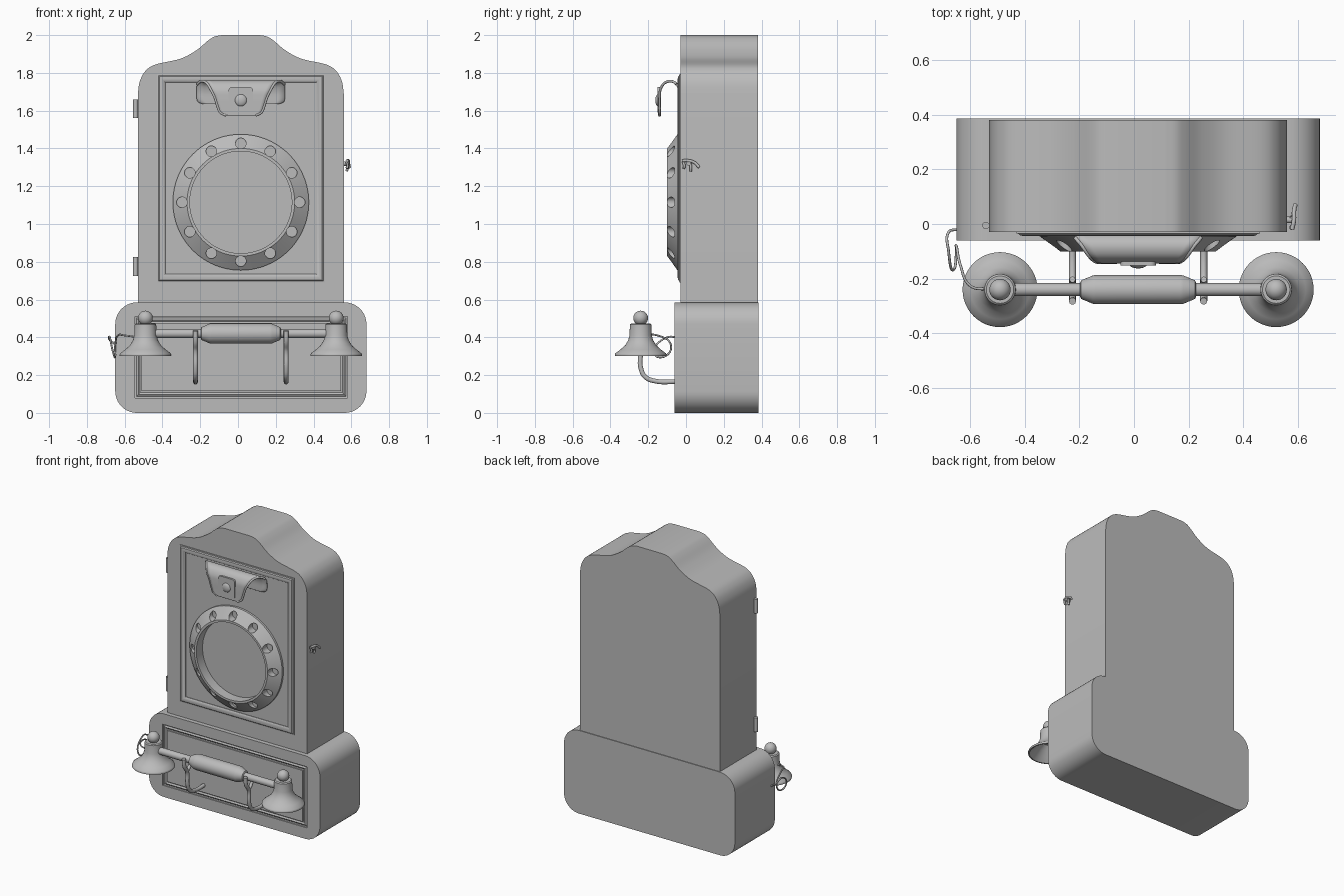
import bpy, bmesh, math
from mathutils import Vector

cube = bpy.data.objects.get("Cube")
if cube:
    bpy.data.objects.remove(cube, do_unlink=True)

grey = bpy.data.materials.new("plain grey")
grey.use_nodes = True
grey.diffuse_color = (0.5, 0.5, 0.5, 1)
for node in grey.node_tree.nodes:
    if node.type == 'BSDF_PRINCIPLED':
        node.inputs["Base Color"].default_value = grey.diffuse_color

MID = 0.015  # centre line of the cabinet


def activate(ob):
    bpy.ops.object.select_all(action='DESELECT')
    ob.select_set(True)
    bpy.context.view_layer.objects.active = ob


def smooth(ob):
    activate(ob)
    bpy.ops.object.shade_smooth_by_angle(angle=math.radians(32))


def finish(name, bm):
    bmesh.ops.recalc_face_normals(bm, faces=bm.faces[:])
    mesh = bpy.data.meshes.new(name)
    bm.to_mesh(mesh)
    bm.free()
    ob = bpy.data.objects.new(name, mesh)
    bpy.context.collection.objects.link(ob)
    mesh.materials.append(grey)
    smooth(ob)
    return ob


def loft(name, loops, caps=False, ring=False):
    """Bridge closed loops of points, optionally capped or joined end to start."""
    bm = bmesh.new()
    rows = [[bm.verts.new(p) for p in loop] for loop in loops]
    for a, b in zip(rows, rows[1:] + rows[:1] if ring else rows[1:]):
        for i in range(len(a)):
            j = (i + 1) % len(a)
            bm.faces.new((a[i], a[j], b[j], b[i]))
    if caps:
        bm.faces.new(rows[0])
        bm.faces.new(rows[-1])
    return finish(name, bm)


def prism(name, outline, y0, y1):
    return loft(name, [[(x, y, z) for x, z in outline] for y in (y0, y1)], caps=True)


def lathe(name, profile, centre, axis, ring=False, steps=48):
    """Revolve (radius, height) pairs about an axis through the centre."""
    def place(r, h, t):
        c, s = r * math.cos(t), r * math.sin(t)
        return Vector(centre) + Vector({'X': (h, c, s), 'Y': (c, h, s), 'Z': (c, s, h)}[axis])
    loops = [[place(r, h, math.tau * k / steps) for k in range(steps)] for r, h in profile]
    return loft(name, loops, caps=not ring, ring=ring)


def ball(name, centre, r, squash=1):
    bm = bmesh.new()
    bmesh.ops.create_uvsphere(bm, u_segments=28, v_segments=16, radius=r)
    for v in bm.verts:
        v.co.y *= squash
        v.co += Vector(centre)
    return finish(name, bm)


def tube(name, points, r):
    """Round wire through the points."""
    curve = bpy.data.curves.new(name, 'CURVE')
    curve.dimensions = '3D'
    curve.bevel_depth = r
    curve.bevel_resolution = 3
    curve.resolution_u = 8
    curve.use_fill_caps = True
    spline = curve.splines.new('BEZIER')
    spline.bezier_points.add(len(points) - 1)
    for bp, p in zip(spline.bezier_points, points):
        bp.co = p
        bp.handle_left_type = bp.handle_right_type = 'AUTO'
    ob = bpy.data.objects.new(name, curve)
    bpy.context.collection.objects.link(ob)
    curve.materials.append(grey)
    return ob


def rounded_rect(x0, x1, z0, z1, r, steps=10):
    corners = ((x1 - r, z1 - r), (x0 + r, z1 - r), (x0 + r, z0 + r), (x1 - r, z0 + r))
    return [(cx + r * math.cos(t), cz + r * math.sin(t))
            for q, (cx, cz) in enumerate(corners)
            for t in [(q + k / steps) * math.pi / 2 for k in range(steps + 1)]]


def rect_frame(name, x0, x1, z0, z1, profile):
    """Sweep an (inset, y) section round a rectangle with mitred corners."""
    loops = [[(x0 + i, y, z0 + i), (x1 - i, y, z0 + i), (x1 - i, y, z1 - i), (x0 + i, y, z1 - i)]
             for i, y in profile]
    return loft(name, loops, ring=True)


def cut(target, cutter):
    mod = target.modifiers.new("cut", 'BOOLEAN')
    mod.operation = 'DIFFERENCE'
    mod.solver = 'EXACT'
    mod.object = cutter
    activate(target)
    bpy.ops.object.modifier_apply(modifier=mod.name)
    bpy.data.objects.remove(cutter, do_unlink=True)
    smooth(target)


def spline_through(pts, steps=6):
    out = []
    for i in range(len(pts) - 1):
        a, b, c, d = (Vector(pts[min(max(k, 0), len(pts) - 1)]) for k in range(i - 1, i + 3))
        for k in range(steps):
            t = k / steps
            out.append(0.5 * (2 * b + (c - a) * t + (2 * a - 5 * b + 4 * c - d) * t * t
                              + (3 * b - a - 3 * c + d) * t ** 3))
    return out + [Vector(pts[-1])]


# Cabinet with the swept crest, drawn as half an outline and mirrored
crest = spline_through([(0.545, 1.69), (0.535, 1.755), (0.505, 1.81), (0.45, 1.845), (0.32, 1.875),
                        (0.235, 1.92), (0.175, 1.97), (0.14, 1.992), (0.1, 2.0)])
half = [Vector((0.545, 0.5))] + crest
prism("cabinet", [(MID + p.x, p.y) for p in half] + [(MID - p.x, p.y) for p in reversed(half)],
      -0.03, 0.38)

# Base box with a moulded groove in its front
base = prism("base_box", rounded_rect(-0.65, 0.68, 0, 0.585, 0.115), -0.06, 0.385)
cut(base, rect_frame("groove_cutter", -0.545, 0.58, 0.08, 0.51,
                     [(0, -0.08), (0, -0.052), (0.008, -0.05), (0.0175, -0.057),
                      (0.027, -0.05), (0.035, -0.052), (0.035, -0.08)]))

# Door moulding
rect_frame("door_moulding", -0.43, 0.46, 0.69, 1.795,
           [(0, -0.025), (0, -0.035), (0.008, -0.036), (0.014, -0.042), (0.026, -0.044),
            (0.036, -0.041), (0.045, -0.034), (0.045, -0.025)])

# Dial ring with twelve finger holes
dial_z = 1.115
dial = lathe("dial_ring", [(0.27, -0.028), (0.27, -0.1), (0.285, -0.1), (0.36, -0.045), (0.36, -0.028)],
             (MID, 0, dial_z), 'Y', ring=True, steps=96)
for k in range(12):
    t = math.tau * k / 12
    cut(dial, lathe("hole_cutter", [(0.028, -0.15), (0.028, -0.045)],
                    (MID + 0.312 * math.cos(t), 0, dial_z + 0.312 * math.sin(t)), 'Y', steps=24))

# Bent plate above the dial: rows of y, z and half width
rows = spline_through([(-0.035, 1.635, 0.2), (-0.035, 1.65, 0.23), (-0.036, 1.7, 0.235),
                       (-0.05, 1.74, 0.23), (-0.08, 1.756, 0.205), (-0.115, 1.745, 0.18),
                       (-0.136, 1.71, 0.158), (-0.14, 1.67, 0.138), (-0.14, 1.62, 0.122),
                       (-0.14, 1.59, 0.108), (-0.14, 1.575, 0.078)], 4)
bm = bmesh.new()
grid = [[bm.verts.new((MID + w * (k / 6 - 1), y, z)) for k in range(13)] for y, z, w in rows]
for a, b in zip(grid, grid[1:]):
    for k in range(12):
        bm.faces.new((a[k], a[k + 1], b[k + 1], b[k]))
plate = finish("bent_plate", bm)
solid = plate.modifiers.new("thickness", 'SOLIDIFY')
solid.thickness = 0.01
solid.offset = 0
# Raised rim along both slanting edges of the plate
for side, sign in (("left", 1), ("right", -1)):
    tube(side + "_plate_rim", [(MID + sign * w, y, z) for y, z, w in rows[12::2]], 0.007)
prism("plate_boss", rounded_rect(MID - 0.065, MID + 0.065, 1.59, 1.725, 0.02), -0.151, -0.138)
ball("plate_button", (MID, -0.148, 1.655), 0.032, 0.45)

# Handset: bar, swollen grip and two bells
bar_y, bar_z = -0.24, 0.42
lathe("handset_bar", [(0.024, -0.5), (0.024, 0.5)], (MID, bar_y, bar_z), 'X', steps=24)
lathe("handset_grip", [(0.026, -0.212), (0.034, -0.208), (0.052, -0.165), (0.053, -0.155), (0.053, 0.155),
                       (0.052, 0.165), (0.034, 0.208), (0.026, 0.212)], (MID, bar_y, bar_z), 'X')
bell = [(0.05, 0.474), (0.057, 0.468), (0.059, 0.41), (0.066, 0.385), (0.082, 0.358), (0.108, 0.335),
        (0.134, 0.315), (0.137, 0.308), (0.136, 0.3), (0.128, 0.3), (0.1, 0.325), (0.07, 0.358), (0.04, 0.385)]
for side, sign in (("left", 1), ("right", -1)):
    x = MID + sign * 0.505
    lathe(side + "_bell", bell, (x, bar_y, 0), 'Z')
    ball(side + "_bell_knob", (x, bar_y, 0.502), 0.039)
    # Cradle hook rising from the base
    x = MID + sign * 0.24
    tube(side + "_cradle_hook", [(x, -0.05, 0.165), (x, -0.16, 0.168), (x, -0.215, 0.19), (x, -0.24, 0.24),
                                 (x, -0.245, 0.33), (x, -0.275, 0.38), (x, -0.282, 0.435)], 0.013)
    tube(side + "_cradle_prong", [(x, -0.245, 0.33), (x, -0.212, 0.37), (x, -0.203, 0.41)], 0.011)

# Looped cord from the handset to the base
tube("cord", [(-0.53, -0.24, 0.4), (-0.6, -0.225, 0.41), (-0.635, -0.15, 0.41), (-0.65, -0.08, 0.36),
              (-0.65, -0.11, 0.3), (-0.658, -0.165, 0.31), (-0.678, -0.1, 0.4), (-0.678, -0.03, 0.385),
              (-0.645, -0.02, 0.36)], 0.005)

# Hinges on the right side
for name, z in (("upper_hinge", 1.56), ("lower_hinge", 0.725)):
    lathe(name, [(0.013, 0), (0.013, 0.1)], (-0.542, -0.005, z), 'Z', steps=20)

# Small door latch on the left side
lathe("latch_pin", [(0.012, 0.55), (0.012, 0.59)], (0, 0.015, 1.32), 'X', steps=16)
tube("latch_lever", [(0.578, -0.02, 1.335), (0.585, 0.015, 1.335), (0.585, 0.045, 1.325), (0.59, 0.07, 1.3)], 0.008)
for name, y, dz in (("latch_front_finger", -0.015, -0.03), ("latch_back_finger", 0.02, -0.045)):
    tube(name, [(0.575, y, 1.33), (0.58, y + 0.006, 1.32 + dz / 2), (0.575, y + 0.004, 1.325 + dz)], 0.007)
